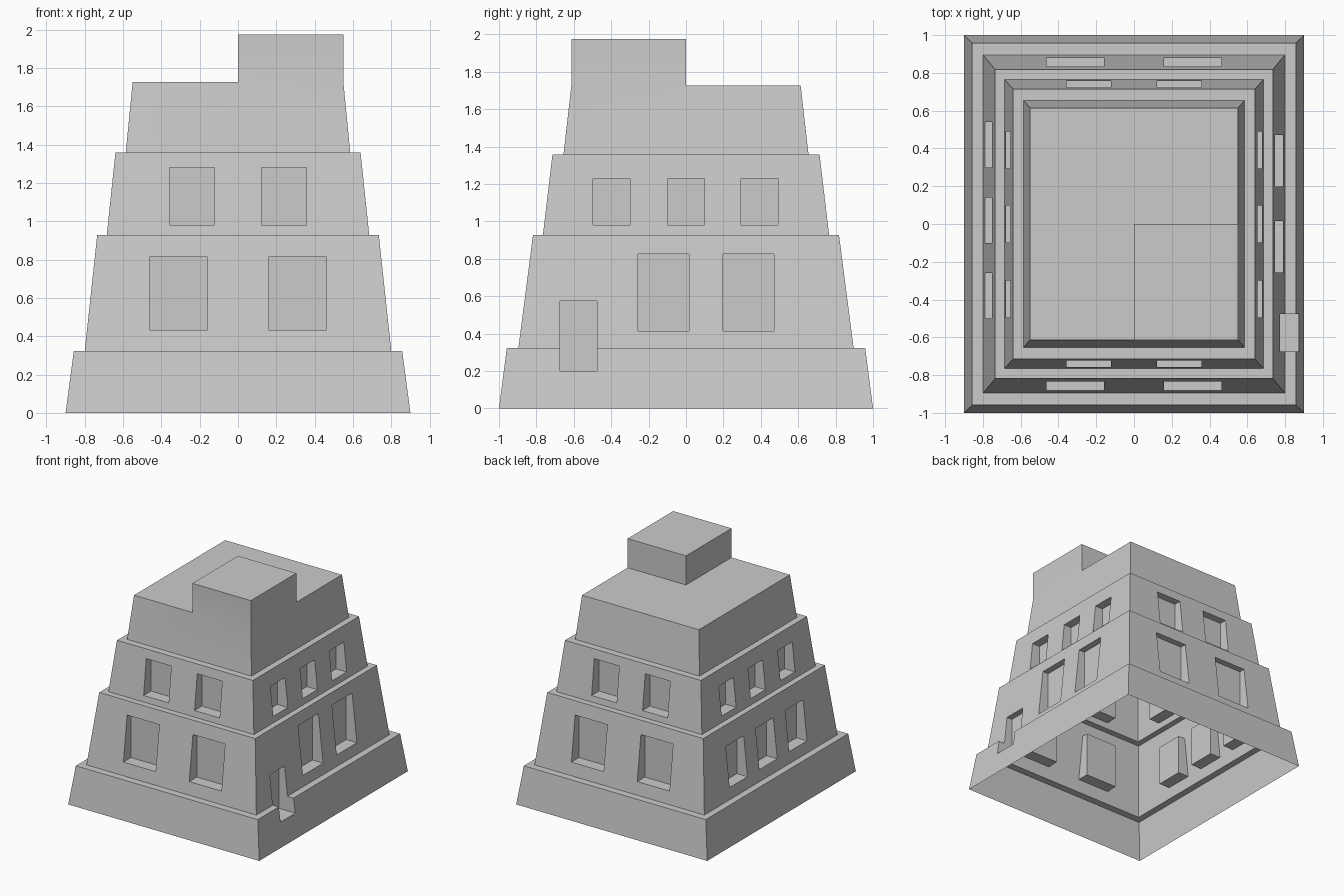
import bpy, bmesh
from mathutils import Vector

if "Cube" in bpy.data.objects:
    bpy.data.objects.remove(bpy.data.objects["Cube"])

# Tapered tiers: (half width x, half depth y, z)
TIERS = [(0.90, 1.00, 0.0), (0.857, 0.958, 0.324), (0.80, 0.896, 0.324),
         (0.735, 0.818, 0.928), (0.685, 0.765, 0.928), (0.64, 0.714, 1.358),
         (0.586, 0.655, 1.358), (0.55, 0.613, 1.727)]
BLOCK_HEIGHT = 0.248


def make_object(name, bm):
    bmesh.ops.recalc_face_normals(bm, faces=bm.faces[:])
    mesh = bpy.data.meshes.new(name)
    bm.to_mesh(mesh)
    bm.free()
    ob = bpy.data.objects.new(name, mesh)
    bpy.context.collection.objects.link(ob)
    return ob


# Stepped body, closed at the bottom for the window cuts
bm = bmesh.new()
rings = [[bm.verts.new((sx * x, sy * y, z))
          for sx, sy in ((-1, -1), (1, -1), (1, 1), (-1, 1))] for x, y, z in TIERS]
for a, b in zip(rings, rings[1:]):
    for i in range(4):
        j = (i + 1) % 4
        bm.faces.new((a[i], a[j], b[j], b[i]))
bm.faces.new(rings[0][::-1])
bm.faces.new(rings[-1])


# Roof split into quarters; the front right one is raised as a block
def roof_faces():
    return [f for f in bm.faces if all(v.co.z > 1.7 for v in f.verts)]


for normal in ((1, 0, 0), (0, 1, 0)):
    faces = roof_faces()
    geom = faces + list({e for f in faces for e in f.edges}) + list({v for f in faces for v in f.verts})
    bmesh.ops.bisect_plane(bm, geom=geom, plane_co=(0, 0, 0), plane_no=normal)
quarters = roof_faces()
corner = next(f for f in quarters
              if f.calc_center_median().x > 0 and f.calc_center_median().y < 0)
bmesh.ops.dissolve_faces(bm, faces=[f for f in quarters if f != corner])
raised = bmesh.ops.extrude_face_region(bm, geom=[corner])["geom"]
bmesh.ops.translate(bm, verts=[g for g in raised if isinstance(g, bmesh.types.BMVert)],
                    vec=(0, 0, BLOCK_HEIGHT))
if corner.is_valid:
    bmesh.ops.delete(bm, geom=[corner], context='FACES_ONLY')
body = make_object("stepped_tower", bm)

# Window and door cutters
cut = bmesh.new()


def add_box(lo, hi):
    lo, hi = Vector(lo), Vector(hi)
    vs = bmesh.ops.create_cube(cut, size=1)["verts"]
    for v in vs:
        v.co = (lo + hi) / 2 + v.co * (hi - lo)


def cut_y(x0, x1, z0, z1, inner):
    """Same opening on the front and back walls."""
    add_box((x0, -1.1, z0), (x1, -inner, z1))
    add_box((x0, inner, z0), (x1, 1.1, z1))


def cut_x(side, y0, y1, z0, z1, inner):
    """Opening on the right (1) or left (-1) wall."""
    a, b = sorted((side * inner, side * 1.1))
    add_box((a, y0, z0), (b, y1, z1))


# Front and back windows
for x in (-0.31, 0.31):
    cut_y(x - 0.152, x + 0.152, 0.432, 0.814, 0.78)
for x in (-0.24, 0.24):
    cut_y(x - 0.118, x + 0.118, 0.98, 1.28, 0.66)
# Upper side windows
for side in (-1, 1):
    for y in (-0.398, 0, 0.393):
        cut_x(side, y - 0.098, y + 0.098, 0.98, 1.228, 0.58)
# Lower left windows, lower right windows, door
for y in (-0.38, 0.02, 0.42):
    cut_x(-1, y - 0.12, y + 0.12, 0.42, 0.76, 0.69)
for y in (-0.12, 0.335):
    cut_x(1, y - 0.136, y + 0.136, 0.415, 0.826, 0.69)
cut_x(1, -0.675, -0.477, 0.20, 0.575, 0.72)
cutter = make_object("opening_cutter", cut)
cutter.hide_render = True

mod = body.modifiers.new("openings", 'BOOLEAN')
mod.operation = 'DIFFERENCE'
mod.solver = 'EXACT'
mod.object = cutter
bpy.context.view_layer.objects.active = body
body.select_set(True)
bpy.ops.object.modifier_apply(modifier=mod.name)
bpy.data.objects.remove(cutter)

# Open the underside
bm = bmesh.new()
bm.from_mesh(body.data)
base = [f for f in bm.faces if all(v.co.z < 0.001 for v in f.verts)]
bmesh.ops.delete(bm, geom=base, context='FACES')
bm.to_mesh(body.data)
bm.free()
bpy.ops.object.shade_smooth_by_angle()
